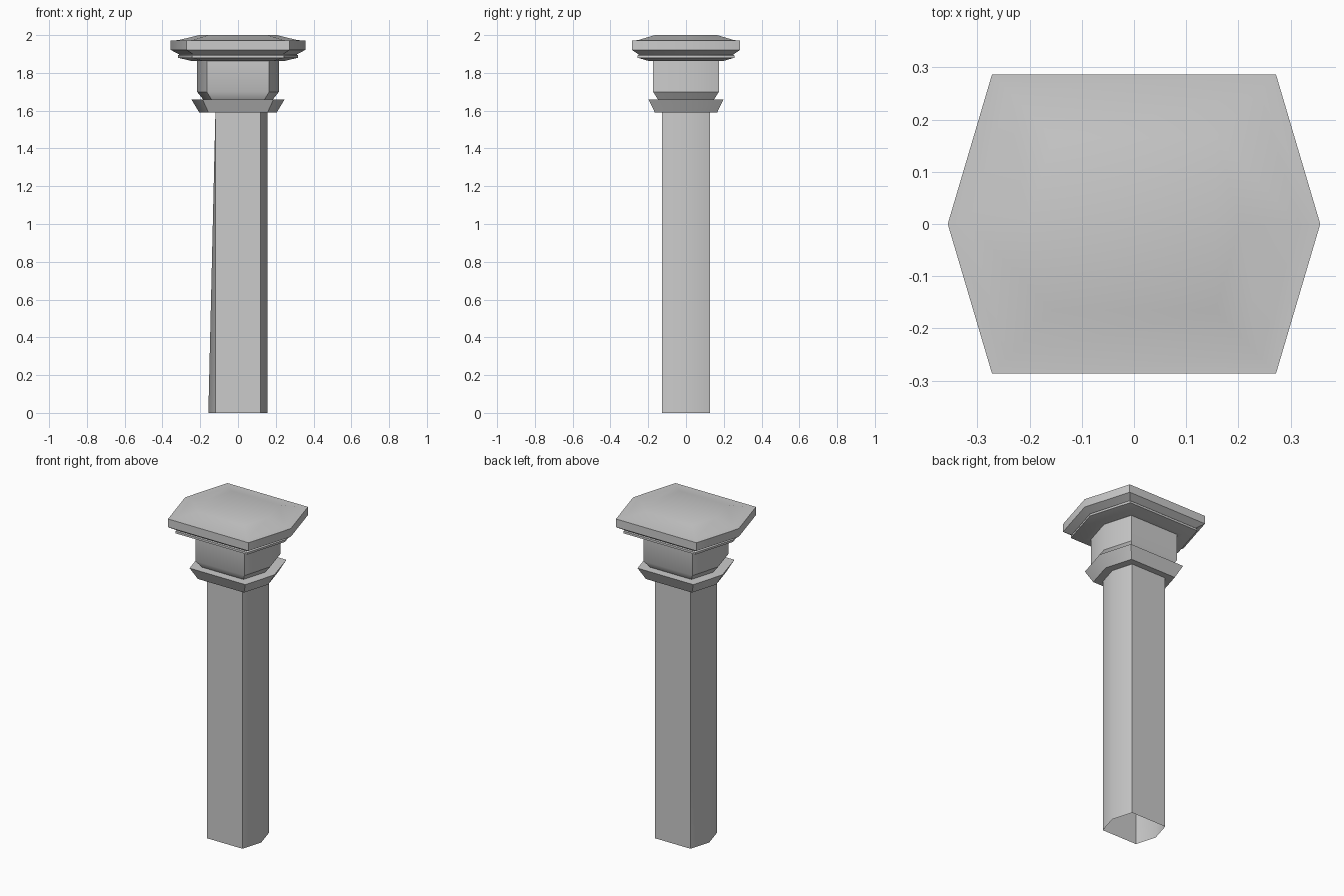
import bpy
import bmesh
import math

if "Cube" in bpy.data.objects:
    bpy.data.objects.remove(bpy.data.objects["Cube"])


def hexagon(r):
    """Stretched hexagon with its points on the x axis."""
    a, b = 0.762 * r, 0.804 * r
    return [(r, 0), (a, b), (-a, b), (-r, 0), (-a, -b), (a, -b)]


def loft(name, profile, close_top=False, tweak=None):
    """Skin stacked hexagons given as (radius, height) from bottom to top."""
    bm = bmesh.new()
    rings = [[bm.verts.new((x, y, z)) for x, y in hexagon(r)] for r, z in profile]
    for lower, upper in zip(rings, rings[1:]):
        for i in range(6):
            j = (i + 1) % 6
            bm.faces.new((lower[i], lower[j], upper[j], upper[i]))
    if close_top:
        bm.faces.new(rings[-1])
    if tweak:
        tweak(rings)
        # split the bent side faces along the visible diagonals
        for corner in (2, 4):
            bmesh.ops.connect_verts(bm, verts=[rings[0][3], rings[1][corner]])
    bmesh.ops.recalc_face_normals(bm, faces=bm.faces)
    mesh = bpy.data.meshes.new(name)
    bm.to_mesh(mesh)
    bm.free()
    obj = bpy.data.objects.new(name, mesh)
    bpy.context.collection.objects.link(obj)
    bpy.ops.object.select_all(action='DESELECT')
    obj.select_set(True)
    bpy.context.view_layer.objects.active = obj
    bpy.ops.object.shade_smooth_by_angle(angle=math.radians(36))
    return obj


def flatten_left_point(rings):
    # the left ridge fades into a flat side at the top
    rings[1][3].co.x = rings[1][2].co.x


# Shaft, open at the bottom
loft("shaft", [(0.157, 0), (0.157, 1.59)], tweak=flatten_left_point)

# Flared collar with flat top and underside
loft("collar", [(0.15, 1.59), (0.205, 1.59), (0.247, 1.66), (0.185, 1.66)])

# Neck, tapered at its foot
loft("neck", [(0.185, 1.66), (0.217, 1.70), (0.217, 1.865)])

# Stepped cap with a flat rim and raised plateau
loft("cap", [(0.217, 1.863), (0.245, 1.863), (0.318, 1.88), (0.318, 1.893),
             (0.31, 1.897), (0.357, 1.922), (0.357, 1.972), (0.317, 1.973),
             (0.205, 2.0)], close_top=True)
